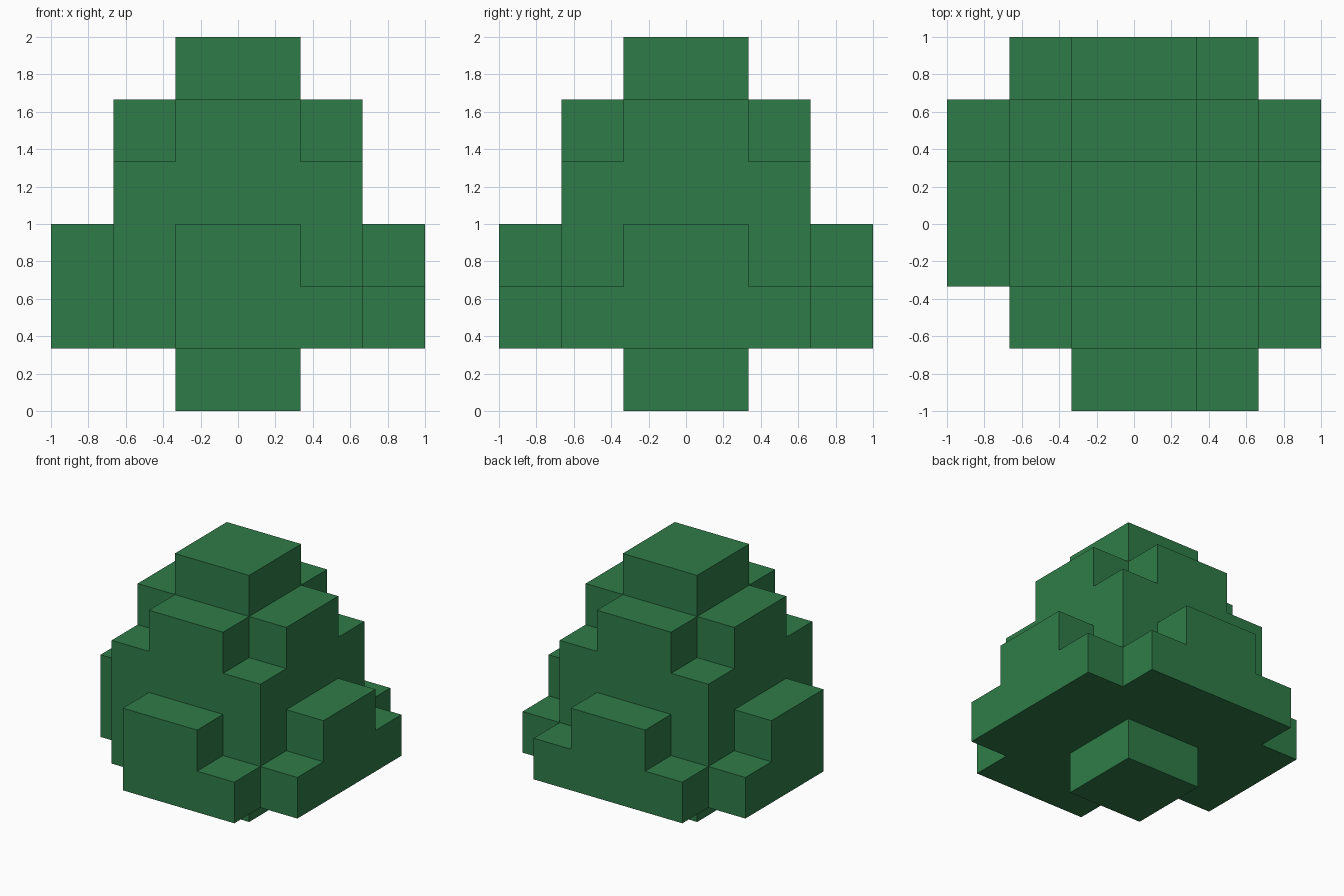
import bpy, bmesh
from mathutils import Vector

if "Cube" in bpy.data.objects:
    bpy.data.objects.remove(bpy.data.objects["Cube"])

U = 1 / 3  # one block


def block(x0, x1, y0, y1, z0, z1):
    """Set of unit cells filling a box given in block units."""
    return {(x, y, z) for x in range(x0, x1) for y in range(y0, y1) for z in range(z0, z1)}


# Trunk and tiers of leaves, in block units
trunk = block(-1, 1, -1, 1, 0, 1)
leaves = block(-2, 2, -2, 2, 1, 4)            # core
leaves |= block(-1, 1, -2, 2, 4, 5)           # upper cross
leaves |= block(-2, 2, -1, 1, 4, 5)
leaves |= block(-1, 1, -1, 1, 5, 6)           # tip
leaves |= block(-1, 1, -3, 3, 1, 3)           # tall middles of the skirt
leaves |= block(-3, 3, -1, 1, 1, 3)
leaves |= block(-2, 2, 2, 3, 1, 2)            # low skirt: back
leaves |= block(-1, 2, -3, -2, 1, 2)          # low skirt: front (left end missing)
leaves |= block(2, 3, -2, 2, 1, 2)            # low skirt: right
leaves |= block(-3, -2, -1, 2, 1, 2)          # low skirt: left (front end missing)
solid = trunk | leaves

green = bpy.data.materials.new("leaf green")
green.diffuse_color = (0.028, 0.200, 0.065, 1)
green.use_nodes = True
green.node_tree.nodes["Principled BSDF"].inputs["Base Color"].default_value = green.diffuse_color


def skin(name, cells):
    """Mesh only the outer sides of the cells, with flat areas merged."""
    bm = bmesh.new()
    for cell in sorted(cells):
        for axis in range(3):
            for sign in (-1, 1):
                near = list(cell)
                near[axis] += sign
                if tuple(near) in solid:
                    continue
                n, a, b = Vector(), Vector(), Vector()
                n[axis] = sign / 2
                a[(axis + 1) % 3] = 0.5
                b[(axis + 2) % 3] = 0.5 * sign
                c = Vector(cell) + Vector((0.5, 0.5, 0.5)) + n
                bm.faces.new([bm.verts.new(p * U) for p in
                              (c - a - b, c + a - b, c + a + b, c - a + b)])
    bmesh.ops.remove_doubles(bm, verts=bm.verts, dist=0.001)
    bmesh.ops.dissolve_limit(bm, angle_limit=0.01, verts=bm.verts, edges=bm.edges)
    mesh = bpy.data.meshes.new(name)
    bm.to_mesh(mesh)
    bm.free()
    mesh.materials.append(green)
    bpy.context.collection.objects.link(bpy.data.objects.new(name, mesh))


skin("trunk", trunk)
skin("leaves", leaves)
